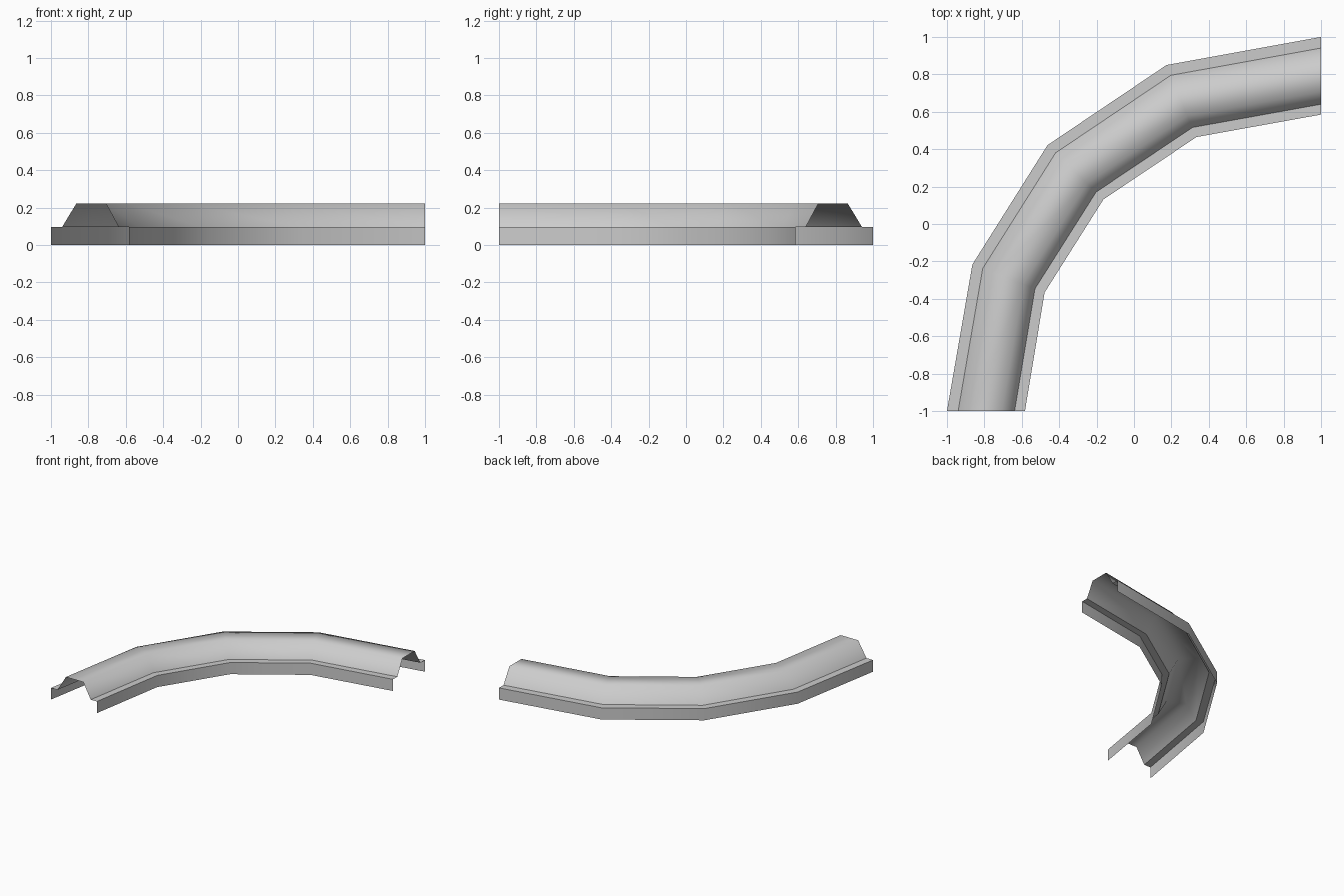
import bpy, bmesh
from mathutils import Vector

if "Cube" in bpy.data.objects:
    bpy.data.objects.remove(bpy.data.objects["Cube"], do_unlink=True)

# Plain grey material
grey = bpy.data.materials.new("plain_grey")
grey.use_nodes = True
colour = (0.6, 0.6, 0.6, 1)
grey.diffuse_color = colour
bsdf = grey.node_tree.nodes["Principled BSDF"]
bsdf.inputs["Base Color"].default_value = colour
bsdf.inputs["Roughness"].default_value = 0.8

# Mitre lines of the bend: outer and inner edge at each joint
outer = [(-1, -1), (-.864, -.216), (-.462, .422), (.174, .85), (1, 1)]
inner = [(-.583, -1), (-.478, -.366), (-.163, .132), (.334, .465), (1, .585)]
# Cross-section: fraction across the channel, height
section = [(0, 0), (0, .096), (.143, .096), (.326, .222),
           (.705, .222), (.867, .096), (1, .096), (1, 0)]
creases = (1, 2, 5, 6)

# Sweep the open cross-section along the bend
bm = bmesh.new()
rings = []
for o, i in zip(outer, inner):
    o, i = Vector(o), Vector(i)
    rings.append([bm.verts.new((*o.lerp(i, t), z)) for t, z in section])
for a, b in zip(rings, rings[1:]):
    for k in range(len(section) - 1):
        face = bm.faces.new((a[k], a[k + 1], b[k + 1], b[k]))
        face.smooth = True
    # Ledge folds stay sharp, the roof is softly shaded
    for k in creases:
        bm.edges.get((a[k], b[k])).smooth = False
bm.normal_update()
roof = max(bm.faces, key=lambda f: f.calc_center_median().z)
if roof.normal.z < 0:
    bmesh.ops.reverse_faces(bm, faces=bm.faces[:])

mesh = bpy.data.meshes.new("curved_channel_cover")
bm.to_mesh(mesh)
bm.free()
mesh.materials.append(grey)
cover = bpy.data.objects.new("curved_channel_cover", mesh)
bpy.context.collection.objects.link(cover)
